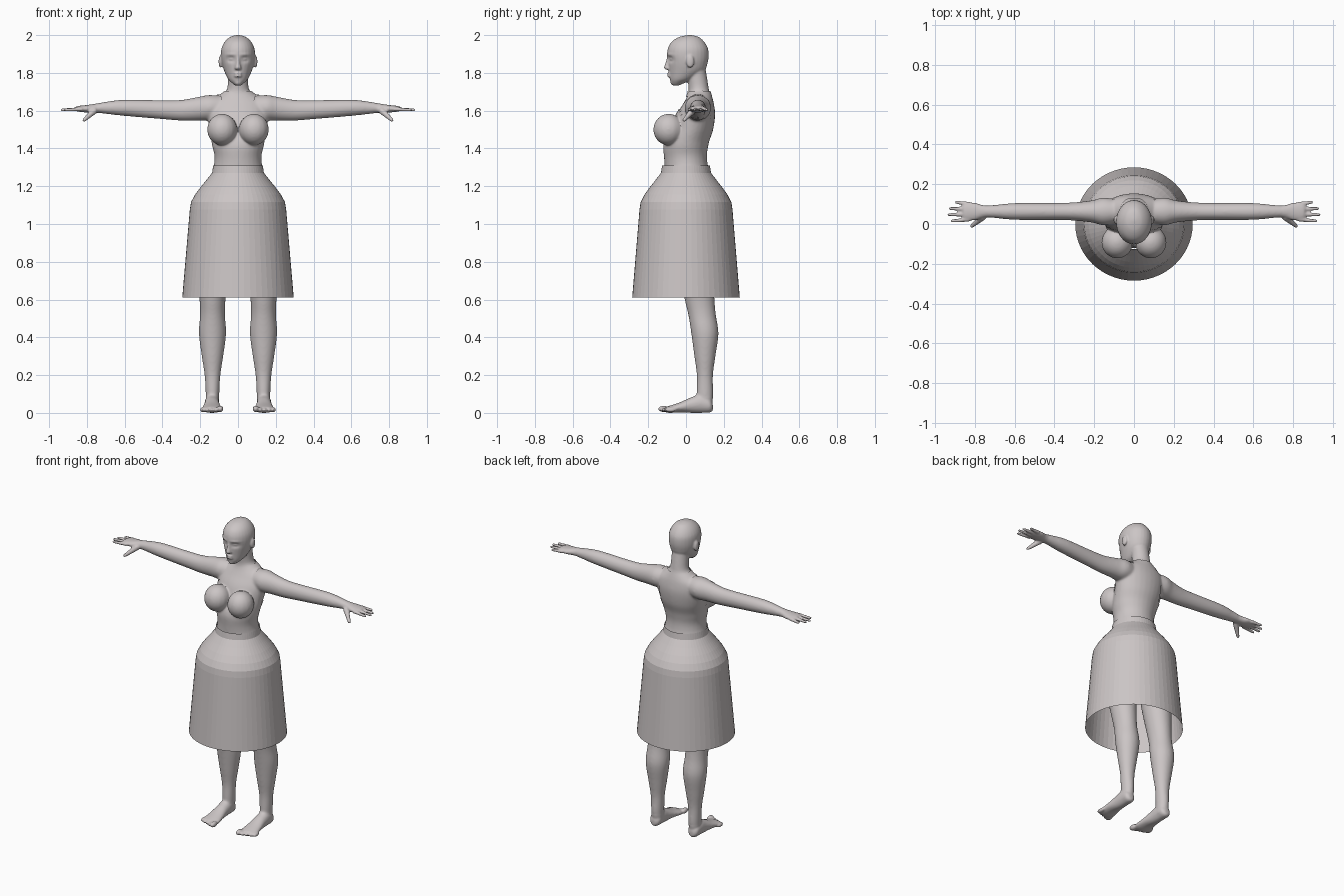
import bpy, bmesh, math
from mathutils import Matrix, Vector

default_cube = bpy.data.objects.get("Cube")
if default_cube:
    bpy.data.objects.remove(default_cube)

clay = bpy.data.materials.new("warm grey clay")
clay.use_nodes = True
clay.diffuse_color = (.6, .56, .56, 1)
clay.node_tree.nodes["Principled BSDF"].inputs["Base Color"].default_value = clay.diffuse_color

ACROSS, ALONG, UP = range(3)
CENTRE = (1,)
BOTH = (1, -1)


def add_object(name, bm, smooth=True):
    mesh = bpy.data.meshes.new(name)
    for face in bm.faces:
        face.smooth = smooth
    bm.to_mesh(mesh)
    bm.free()
    mesh.materials.append(clay)
    obj = bpy.data.objects.new(name, mesh)
    bpy.context.collection.objects.link(obj)
    return obj


def bridge(bm, rings):
    """Join neighbouring rings of vertices with quads."""
    for lower, upper in zip(rings, rings[1:]):
        count = len(lower)
        for k in range(count):
            following = (k + 1) % count
            bm.faces.new((lower[k], lower[following], upper[following], upper[k]))


def spline(rows, steps=5):
    """Smoothly interpolate rows of section values."""
    path = []
    rows = [Vector(row) for row in rows]
    padded = [rows[0]] + rows + [rows[-1]]
    for before, start, end, after in zip(padded, rows, rows[1:], padded[3:]):
        leave, arrive = (end - before) / 2, (after - start) / 2
        for step in range(steps):
            t = step / steps
            ease = t * t * (3 - 2 * t)
            path.append(start.lerp(end, ease) + leave * t * (1 - t) ** 2
                        - arrive * t * t * (1 - t))
    return path + [rows[-1]]


def loft(bm, axis, base, rows, sides=CENTRE, count=28):
    """Each row holds: place on the axis, shift of the centre, two radii."""
    for side in sides:
        rings = []
        for place, shift, wide, deep in spline(rows):
            ring = []
            for k in range(count):
                angle = math.tau * k / count
                point = [base[0] + wide * math.cos(angle),
                         base[1] + shift + deep * math.sin(angle)]
                point.insert(axis, place)
                point[0] *= side
                ring.append(bm.verts.new(point))
            rings.append(ring)
        bridge(bm, rings)
        bm.faces.new(rings[0])
        bm.faces.new(rings[-1])


def blob(bm, centre, radii, sides=CENTRE):
    for side in sides:
        place = Matrix.Translation((centre[0] * side, centre[1], centre[2]))
        bmesh.ops.create_uvsphere(bm, u_segments=16, v_segments=12, radius=1,
                                  matrix=place @ Matrix.Diagonal((*radii, 1)))


def digit(bm, root, tip, thick, thin, beads=14):
    """A tapered finger built from overlapping beads."""
    for k in range(beads):
        t = k / (beads - 1)
        radius = thick + (thin - thick) * t
        blob(bm, Vector(root).lerp(Vector(tip), t), [radius] * 3, BOTH)


bm = bmesh.new()

# Torso and neck
loft(bm, UP, (0, 0), [
    (.95, .03, .15, .1), (1.1, .03, .18, .13), (1.32, 0, .122, .11),
    (1.42, 0, .134, .115), (1.5, .03, .15, .11), (1.58, .05, .162, .1),
    (1.64, .065, .15, .078), (1.68, .07, .095, .062), (1.71, .068, .06, .054),
    (1.77, .06, .053, .052), (1.84, .05, .055, .05)])
blob(bm, (.084, -.092, 1.5), (.076, .078, .08), BOTH)

# Head with nose, lips, chin and ears
loft(bm, UP, (0, 0), [
    (1.733, -.053, .016, .014), (1.75, -.04, .036, .04), (1.77, -.02, .054, .066),
    (1.81, .004, .073, .094), (1.85, .01, .085, .104), (1.89, .01, .09, .11),
    (1.93, .01, .087, .106), (1.965, .01, .07, .086),
    (1.99, .016, .042, .052), (2, .02, .01, .01)])
loft(bm, UP, (0, -.09), [
    (1.815, 0, .012, .008), (1.825, -.006, .018, .02),
    (1.85, -.004, .011, .016), (1.885, 0, .009, .012)])
for z in (1.783, 1.797):
    blob(bm, (0, -.085, z), (.022, .015, .006))
blob(bm, (0, -.067, 1.75), (.02, .016, .016))
blob(bm, (.092, .022, 1.86), (.011, .021, .034), BOTH)

# Arms and palms
loft(bm, ACROSS, (.063, 1.61), [
    (.07, .005, .055, .06), (.15, .005, .07, .068), (.21, 0, .056, .063),
    (.3, -.008, .046, .055), (.4, -.005, .043, .05), (.6, .005, .042, .043),
    (.7, .005, .033, .032), (.755, .003, .031, .024), (.8, 0, .044, .02),
    (.845, 0, .044, .015), (.86, 0, .034, .01)], BOTH)

# Fingers spread slightly, then thumbs
for k, tip in enumerate((.912, .93, .922, .892)):
    y = .023 + k * .026
    digit(bm, (.83, y, 1.608), (tip, y * 1.2 - .012, 1.604), .0115, .0085)
digit(bm, (.76, .035, 1.6), (.815, -.01, 1.55), .018, .01)

# Legs
loft(bm, UP, (.135, .1), [
    (.03, 0, .034, .036), (.1, 0, .036, .044), (.2, 0, .042, .043),
    (.3, 0, .057, .056), (.42, 0, .072, .072), (.52, -.015, .066, .073),
    (.6, -.028, .069, .079), (.8, -.055, .088, .095), (1, -.065, .1, .11)], BOTH)

# Feet and toes
loft(bm, ALONG, (.138, .03), [
    (.142, 0, .015, .018), (.125, .01, .034, .038), (.08, .02, .038, .05),
    (.03, .012, .04, .042), (-.03, 0, .048, .027), (-.08, -.01, .055, .02),
    (-.105, -.013, .048, .015)], BOTH)
for toe in range(5):
    size = .0125 if toe else .017
    blob(bm, (.094 + toe * .0235, -.118 + toe * .009, size + .004),
         (size, .03, size), BOTH)

# Fuse the figure into one skin
bmesh.ops.recalc_face_normals(bm, faces=bm.faces[:])
pieces = add_object("body_pieces", bm)
remesh = pieces.modifiers.new("fuse", "REMESH")
remesh.mode = "VOXEL"
remesh.voxel_size = .0055
bpy.context.view_layer.update()
fused = bpy.data.meshes.new_from_object(
    pieces.evaluated_get(bpy.context.evaluated_depsgraph_get()))
bpy.data.objects.remove(pieces)
bm = bmesh.new()
bm.from_mesh(fused)
bpy.data.meshes.remove(fused)


def relax(verts, times):
    for _ in range(times):
        bmesh.ops.smooth_vert(bm, verts=verts, factor=.5, use_axis_x=True,
                              use_axis_y=True, use_axis_z=True)


relax(bm.verts[:], 2)
relax([v for v in bm.verts if abs(v.co.x) < .75 and .08 < v.co.z < 1.72], 8)


def press(x, z, wide, high, depth):
    """Push the face in, or out if negative, around a point on both sides."""
    for v in bm.verts:
        if v.co.z > 1.74 and v.co.y < -.03:
            across = (abs(v.co.x) - x) / wide
            above = (v.co.z - z) / high
            v.co.y += depth * math.exp(-across ** 2 - above ** 2)


# Eye sockets, lids and brows
press(.037, 1.872, .022, .015, .014)
press(.037, 1.872, .014, .007, -.008)
press(.04, 1.897, .026, .007, -.004)
bm.normal_update()
body = add_object("body", bm)


def garment(name, covers, gap):
    """Lift a thin shell off the body wherever the rule says it is covered."""
    shell = bmesh.new()
    shell.from_mesh(body.data)
    shell.normal_update()
    bare = [f for f in shell.faces if not covers(abs(f.calc_center_median().x),
                                                 *f.calc_center_median().yz)]
    for v in shell.verts:
        v.co += v.normal * gap
    bmesh.ops.delete(shell, geom=bare, context="FACES")
    add_object(name, shell)


def bodice_rule(x, y, z):
    if x > .17 or not 1.29 < z < 1.69:
        return False
    if y > 0:
        return z < 1.48 or (x < .1 and y > .07)
    scallop = .008 * math.sin(x * 220) if x > .07 else 0
    return z < 1.605 - max(0, x - .07) * .6 + scallop


def collar_rule(x, y, z):
    band = 1.672 < z < 1.7 and math.hypot(x, y - .06) < .115
    tab = y < .04 and 1.62 < z < 1.69 and abs(x - .07) < (z - 1.62) * .4
    return band or tab


garment("bodice", bodice_rule, .004)
garment("collar", collar_rule, .006)

# Bell skirt with an open hem, rounded in to a narrow waistband
HEM, HIP, WAIST = .612, 1.1, 1.28
SIDES, BANDS = 56, 18
bm = bmesh.new()
rings = []
for band in range(BANDS + 1):
    z = HEM + (1.31 - HEM) * band / BANDS
    radius = .295 - .042 * min(1, (z - HEM) / (HIP - HEM))
    if z > HIP:
        t = min(1, (z - HIP) / (WAIST - HIP))
        radius -= .122 * t ** 1.4 * (1 + .4 * t * (1 - t))
    rings.append([bm.verts.new((radius * math.cos(math.tau * k / SIDES),
                                radius * .965 * math.sin(math.tau * k / SIDES), z))
                  for k in range(SIDES)])
bridge(bm, rings[::-1])
bmesh.ops.recalc_face_normals(bm, faces=bm.faces[:])
add_object("skirt", bm, smooth=False)
